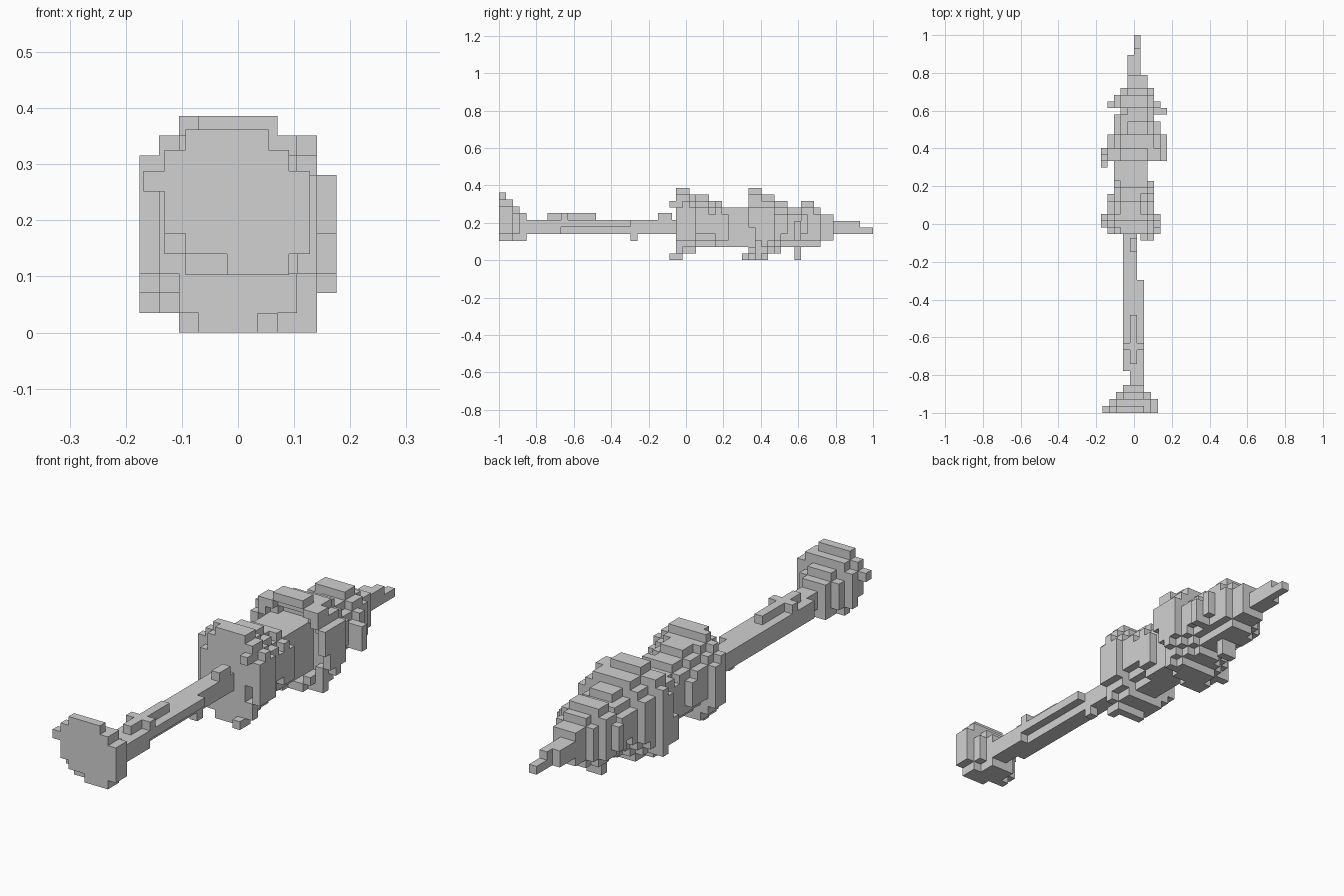
import bpy, bmesh

if "Cube" in bpy.data.objects:
    bpy.data.objects.remove(bpy.data.objects["Cube"])

grey = bpy.data.materials.new("plain grey")
grey.diffuse_color = (0.64, 0.64, 0.64, 1)
grey.use_nodes = True
grey.node_tree.nodes["Principled BSDF"].inputs["Base Color"].default_value = grey.diffuse_color

SIDES = {  # outward direction: corners of that cube side
    (1, 0, 0): ((1, 0, 0), (1, 1, 0), (1, 1, 1), (1, 0, 1)),
    (-1, 0, 0): ((0, 0, 0), (0, 0, 1), (0, 1, 1), (0, 1, 0)),
    (0, 1, 0): ((0, 1, 0), (0, 1, 1), (1, 1, 1), (1, 1, 0)),
    (0, -1, 0): ((0, 0, 0), (1, 0, 0), (1, 0, 1), (0, 0, 1)),
    (0, 0, 1): ((0, 0, 1), (1, 0, 1), (1, 1, 1), (0, 1, 1)),
    (0, 0, -1): ((0, 0, 0), (0, 1, 0), (1, 1, 0), (1, 0, 0)),
}


def box(x0, x1, y0, y1, z0, z1):
    return {(x, y, z) for x in range(x0, x1) for y in range(y0, y1) for z in range(z0, z1)}


def disc(y, x0, x1, z0, z1, p=2.2):
    """One rounded slice of blocks that fills the given extents."""
    cx, cz, rx, rz = (x0 + x1) / 2, (z0 + z1) / 2, (x1 - x0) / 2, (z1 - z0) / 2
    return {(x, y, z) for x, y, z in box(x0, x1, y, y + 1, z0, z1)
            if abs((x + .5 - cx) / rx) ** p + abs((z + .5 - cz) / rz) ** p <= 1}


def build(name, cells, size, origin):
    """Skin a set of block cells, keeping only the exposed sides."""
    bm = bmesh.new()
    verts = {}
    for c in cells:
        for d, corners in SIDES.items():
            if tuple(a + b for a, b in zip(c, d)) in cells:
                continue
            face = []
            for k in corners:
                key = tuple(a + b for a, b in zip(c, k))
                if key not in verts:
                    verts[key] = bm.verts.new([o + size * a for o, a in zip(origin, key)])
                face.append(verts[key])
            bm.faces.new(face)
    me = bpy.data.meshes.new(name)
    bm.to_mesh(me)
    bm.free()
    me.materials.append(grey)
    ob = bpy.data.objects.new(name, me)
    bpy.context.collection.objects.link(ob)


# Foliage: rounded slices from the lower tier to the tip (x0, x1, z0, z1)
slices = [
    (-4, 4, 0, 11), (-5, 4, 1, 11), (-5, 4, 1, 10), (-4, 3, 2, 10), (-4, 3, 2, 10),
    (-4, 3, 2, 9), (-3, 3, 2, 9), (-3, 3, 2, 8), (-3, 2, 2, 8), (-3, 2, 2, 8), (-3, 2, 2, 8),
    (-5, 5, 0, 11), (-5, 5, 0, 11), (-4, 5, 0, 10), (-4, 5, 1, 10), (-3, 4, 1, 9),
    (-3, 4, 2, 9), (-3, 3, 2, 8), (-2, 3, 2, 8), (-4, 4, 2, 9), (-3, 3, 2, 9),
    (-2, 3, 2, 8), (-1, 2, 3, 7), (-1, 2, 3, 7)]
leaves = set()
for i, s in enumerate(slices):
    leaves |= disc(i + 1, *s)

# Middle tier hangs as an open skirt around the core
leaves -= disc(12, -4, 4, 1, 10) | disc(13, -4, 4, 1, 9) | box(3, 5, 12, 13, 0, 5)
for y in (9, 10, 11, 12, 13):
    leaves |= disc(y, -3, 2, 2, 8, 3.5)
# Small hole beside the trunk
leaves -= box(2, 3, 1, 3, 3, 5)

# Tip
leaves |= box(-1, 1, 25, 28, 4, 6) | box(0, 1, 25, 29, 4, 6) | box(0, 1, 29, 31, 4, 5)
# Ragged fringe blocks
leaves |= box(1, 2, 0, 2, 0, 1) | box(2, 3, 0, 2, 8, 9)
leaves |= box(-5, -4, 11, 13, 2, 5) | box(-3, 0, 11, 13, 0, 1) | box(-5, -4, 13, 14, 1, 9)
leaves |= box(3, 5, 19, 20, 3, 6) | box(-1, 1, 19, 20, 0, 2) | box(2, 4, 13, 14, 0, 1)
L = 2 / 57
build("foliage", leaves, L, (0, 1 - 31 * L, 0))

# Flared root plate, its front slice row by row
T = 0.037
roots = set()
for z, (a, b) in enumerate([(4, 7), (2, 8), (1, 8), (1, 8), (0, 8), (1, 7), (2, 6)]):
    roots |= box(a, b, 0, 1, z, z + 1)
roots |= disc(1, 1, 8, 0, 6) | disc(2, 2, 7, 0, 5) | disc(3, 3, 6, 0, 4, 2.5)

# Trunk with small bumps, joined to the roots
trunk = box(4, 6, 4, 6, 1, 3) | box(3, 6, 6, 19, 1, 3) | box(3, 5, 19, 27, 1, 3)
trunk -= box(5, 6, 9, 19, 1, 2)
trunk |= box(4, 5, 7, 14, 3, 4) | box(3, 6, 9, 10, 3, 4)
trunk |= box(4, 5, 23, 25, 3, 4) | box(4, 5, 19, 20, 0, 1)
build("trunk_and_roots", roots | trunk, T, (-0.168, -1, 0.103))
